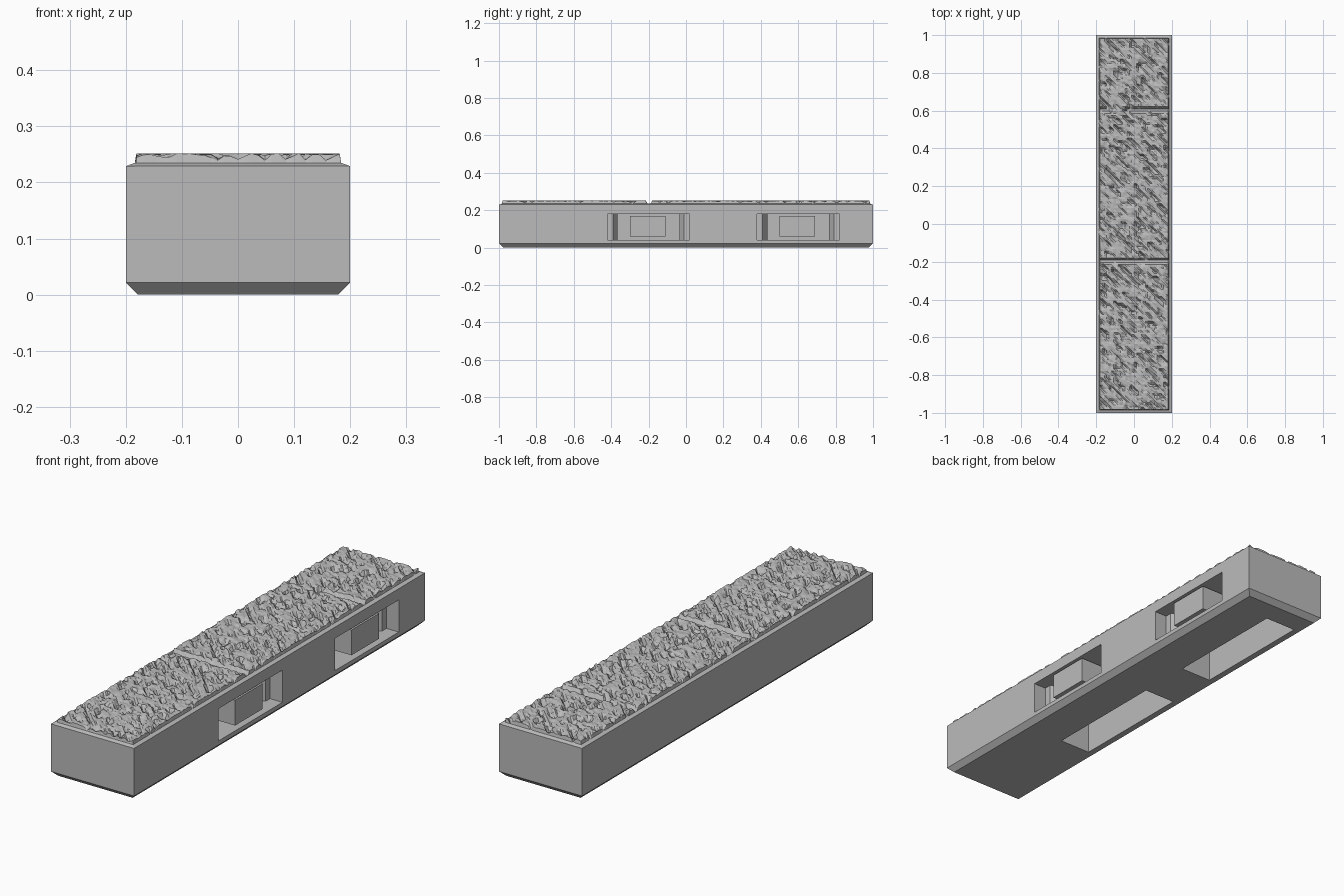
import bpy, bmesh, random
from mathutils import Vector, noise

random.seed(4)
if "Cube" in bpy.data.objects:
    bpy.data.objects.remove(bpy.data.objects["Cube"])

stone = bpy.data.materials.new("stone grey")
stone.use_nodes = True
GREY = (0.5, 0.5, 0.5, 1)
stone.diffuse_color = GREY
stone.node_tree.nodes["Principled BSDF"].inputs["Base Color"].default_value = GREY

HX, HY = 0.2, 1.0          # half sizes of the block
JOINTS = (-0.2, 0.6)       # mortar joints, also the connector centres


def finish(bm, name):
    bmesh.ops.recalc_face_normals(bm, faces=bm.faces)
    mesh = bpy.data.meshes.new(name)
    bm.to_mesh(mesh)
    bm.free()
    mesh.materials.append(stone)
    obj = bpy.data.objects.new(name, mesh)
    bpy.context.collection.objects.link(obj)
    return obj


def prism(name, outline, z0, z1):
    """Extrude an xy outline between two heights."""
    bm = bmesh.new()
    base = bm.faces.new([bm.verts.new((x, y, z0)) for x, y in outline])
    top = bmesh.ops.extrude_face_region(bm, geom=[base])["geom"]
    for v in top:
        if isinstance(v, bmesh.types.BMVert):
            v.co.z = z1
    return finish(bm, name)


def rect(x0, x1, y0, y1):
    return [(x0, y0), (x1, y0), (x1, y1), (x0, y1)]


# Block body with a chamfered foot
bm = bmesh.new()
rings = []
for inset, z in ((0.022, 0), (0, 0.022), (0, 0.229)):
    rings.append([bm.verts.new((x, y, z)) for x, y in
                  rect(inset - HX, HX - inset, inset - HY, HY - inset)])
for a, b in zip(rings, rings[1:]):
    for i in range(4):
        j = (i + 1) % 4
        bm.faces.new((a[i], a[j], b[j], b[i]))
bm.faces.new(rings[0])
bm.faces.new(rings[-1])
body = finish(bm, "block_body")

# Connector pockets: stepped slots in the side, plain slots underneath
half = [(0.25, 0.22), (0.14, 0.22), (0.14, 0.19), (0.1, 0.165), (0.06, 0.165)]
cutters = []
for c in JOINTS:
    slot = [(x, c + d) for x, d in half] + [(x, c - d) for x, d in reversed(half)]
    cutters.append(prism("side_slot_cutter", slot, 0.04, 0.18))
    cutters.append(prism("bottom_slot_cutter",
                         rect(-0.15, 0, c - 0.28, c + 0.28), -0.1, 0.18))
    # Core standing inside the side slot
    prism("slot_core", rect(0.055, 0.196, c - 0.1, c + 0.09), 0.06, 0.17)

bpy.context.view_layer.objects.active = body
for cutter in cutters:
    mod = body.modifiers.new("slot", "BOOLEAN")
    mod.operation = "DIFFERENCE"
    mod.solver = "EXACT"
    mod.object = cutter
    bpy.ops.object.modifier_apply(modifier=mod.name)
    bpy.data.objects.remove(cutter)


# Rough hewn top: plateaus with diagonal chips, joints and a bevelled rim
def height(x, y):
    edge = min(HX - abs(x), HY - abs(y))
    if edge < 0.001:
        return 0.229
    if edge < 0.018:
        return 0.235
    joint = min(abs(y - c) for c in JOINTS)
    worn = noise.noise(Vector((x * 5, y * 5, 7)))
    if joint < 0.011 and worn < 0.3:
        return 0.232
    along, across = x - y, x + y
    chips = noise.noise(Vector((along * 12, across * 32, 0)))
    pits = noise.noise(Vector((x * 38, y * 38, 3)))
    cut = max(0, chips + 0.5 * pits - 0.05)
    z = 0.251 + 0.004 * pits - 0.035 * cut + random.uniform(-0.003, 0.002)
    return max(0.232, min(0.252, z))


def stations(half_size, count):
    inner = half_size - 0.019
    mid = [-inner + 2 * inner * i / count for i in range(count + 1)]
    rim = [half_size, half_size - 0.016]
    return [-r for r in rim] + mid + rim[::-1]


bm = bmesh.new()
grid = [[bm.verts.new((x, y, height(x, y))) for x in stations(HX, 30)]
        for y in stations(HY, 164)]
for a, b in zip(grid, grid[1:]):
    for i in range(len(a) - 1):
        # Split every cell along the chip direction
        bm.faces.new((a[i], a[i + 1], b[i]))
        bm.faces.new((a[i + 1], b[i + 1], b[i]))
finish(bm, "rough_stone_top")
